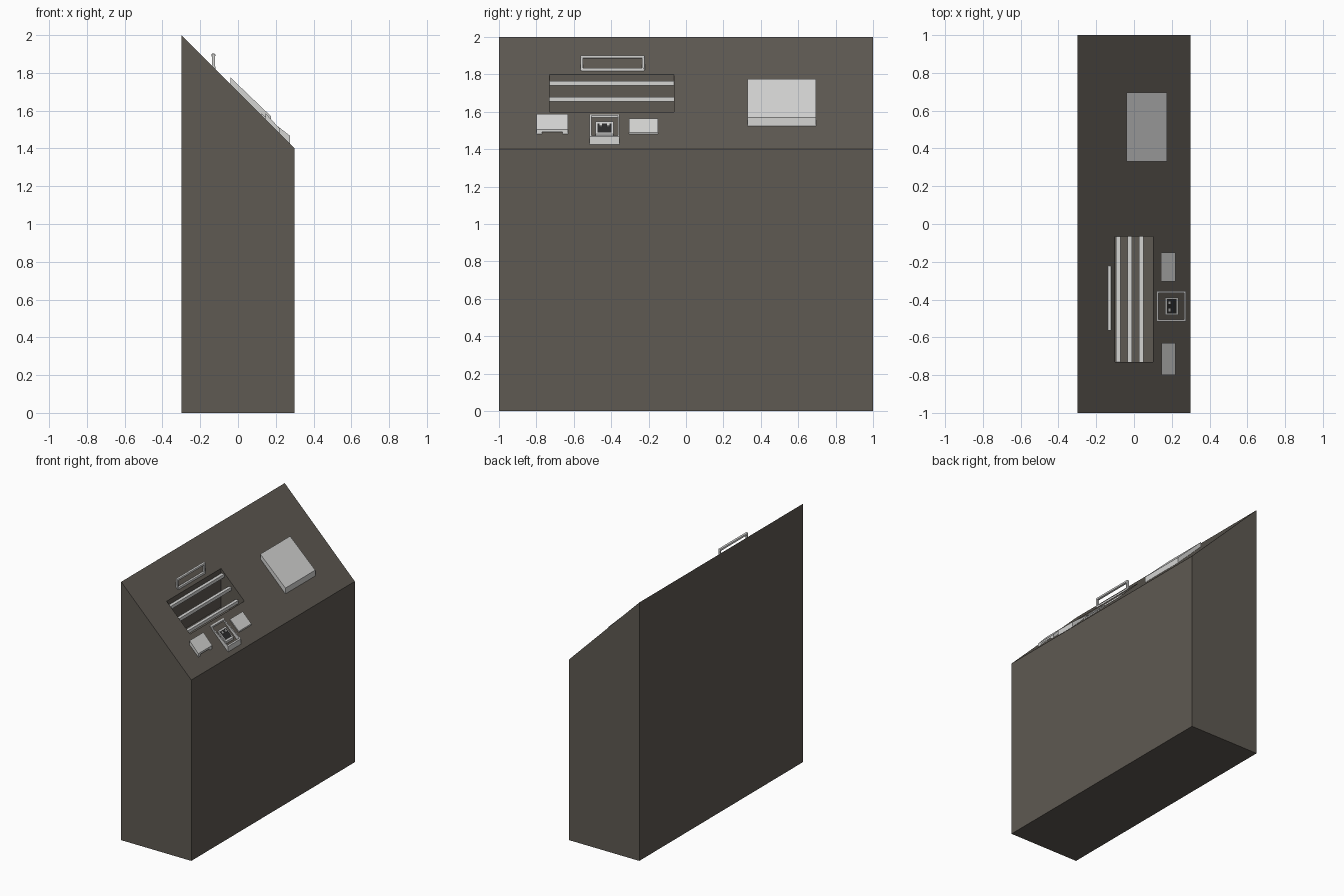
import bpy, bmesh

if "Cube" in bpy.data.objects:
    bpy.data.objects.remove(bpy.data.objects["Cube"])


def material(name, rgb):
    m = bpy.data.materials.new(name)
    m.diffuse_color = (*rgb, 1)
    m.use_nodes = True
    m.node_tree.nodes["Principled BSDF"].inputs["Base Color"].default_value = m.diffuse_color
    return m


DARK = material("dark_warm_grey", (0.112, 0.100, 0.084))
LIGHT = material("light_grey", (0.66, 0.66, 0.65))
BLACK = material("near_black", (0.025, 0.025, 0.025))


def prism(name, profile, y0, y1, mat, bevel=0):
    """Extrude an x-z profile from y0 to y1."""
    bm = bmesh.new()
    face = bm.faces.new([bm.verts.new((x, y0, z)) for x, z in profile])
    out = bmesh.ops.extrude_face_region(bm, geom=[face])
    verts = [g for g in out["geom"] if isinstance(g, bmesh.types.BMVert)]
    bmesh.ops.translate(bm, verts=verts, vec=(0, y1 - y0, 0))
    bmesh.ops.recalc_face_normals(bm, faces=bm.faces)
    me = bpy.data.meshes.new(name)
    bm.to_mesh(me)
    bm.free()
    me.materials.append(mat)
    ob = bpy.data.objects.new(name, me)
    bpy.context.collection.objects.link(ob)
    if bevel:
        mod = ob.modifiers.new("bevel", "BEVEL")
        mod.width, mod.segments = bevel, 2
    return ob


def box(name, x0, x1, y0, y1, z0, z1, mat, bevel=0):
    return prism(name, [(x0, z0), (x1, z0), (x1, z1), (x0, z1)], y0, y1, mat, bevel)


def slope(x):
    return 1.7 - x


def slab(name, x0, x1, y0, y1, h0, h1, mat, base=-0.004):
    """Block with upright sides on the sloping panel; h0, h1 = rise at its ends."""
    return prism(name, [(x0, slope(x0) + base), (x1, slope(x1) + base),
                        (x1, slope(x1) + h1), (x0, slope(x0) + h0)], y0, y1, mat)


def slab_ring(name, x0, x1, y0, y1, t, h0, h1, mat):
    """Rectangular rim on the sloping panel."""
    def h(x):
        return h0 + (h1 - h0) * (x - x0) / (x1 - x0)
    for part, a, b, c, d in (("upper", x0, x0 + t, y0, y1), ("lower", x1 - t, x1, y0, y1),
                             ("left", x0 + t, x1 - t, y0, y0 + t),
                             ("right", x0 + t, x1 - t, y1 - t, y1)):
        slab(f"{name}_{part}", a, b, c, d, h(a), h(b), mat)


# Cabinet with a sloping top and an upright-sided well
body = prism("cabinet_body", [(-0.3, 0), (0.3, 0), (0.3, 1.4), (-0.3, 2.0)], -1, 1, DARK)
cutter = box("well_cutter", -0.1, 0.1, -0.73, -0.065, 1.5, 2.1, DARK)
cutter.hide_render = True
cutter.display_type = "WIRE"
cut = body.modifiers.new("well", "BOOLEAN")
cut.operation, cut.object, cut.solver = "DIFFERENCE", cutter, "EXACT"

# Three bars crossing the well
for i in range(3):
    x, z = -0.083 + i * 0.061, 1.752 - i * 0.085
    box(f"well_bar_{i + 1}", x - 0.0125, x + 0.0125, -0.735, -0.06,
        z - 0.0125, z + 0.0125, LIGHT)

# Large raised pad
slab("large_pad", -0.04, 0.175, 0.33, 0.695, 0.036, 0.045, LIGHT)

# Small pads; the left one stands on two feet
slab("right_small_pad", 0.145, 0.22, -0.305, -0.15, 0.01, 0.01, LIGHT)
slab("left_small_pad", 0.145, 0.22, -0.80, -0.63, 0.032, 0.026, LIGHT, base=0.012)
for i, y in enumerate((-0.80, -0.66)):
    slab(f"left_pad_foot_{i + 1}", 0.145, 0.22, y, y + 0.03, 0.013, 0.013, LIGHT)

# Rimmed socket with an inner frame and a dark plug
slab_ring("socket_rim", 0.122, 0.275, -0.515, -0.355, 0.009, 0.008, 0.042, LIGHT)
slab_ring("socket_inner_frame", 0.165, 0.235, -0.483, -0.388, 0.009, 0.012, 0.016, LIGHT)
slab("socket_plug", 0.174, 0.226, -0.474, -0.397, 0.012, 0.012, BLACK)
for i, y in enumerate((-0.462, -0.423)):
    slab(f"socket_contact_{i + 1}", 0.182, 0.192, y, y + 0.014, 0.018, 0.018, LIGHT)

# Loop handle
box("handle_top", -0.140, -0.120, -0.565, -0.22, 1.885, 1.902, LIGHT, 0.005)
box("handle_base", -0.136, -0.118, -0.560, -0.225, 1.815, 1.834, LIGHT, 0.003)
for i, y in enumerate((-0.565, -0.235)):
    box(f"handle_post_{i + 1}", -0.138, -0.121, y, y + 0.015, 1.82, 1.895, LIGHT, 0.003)
